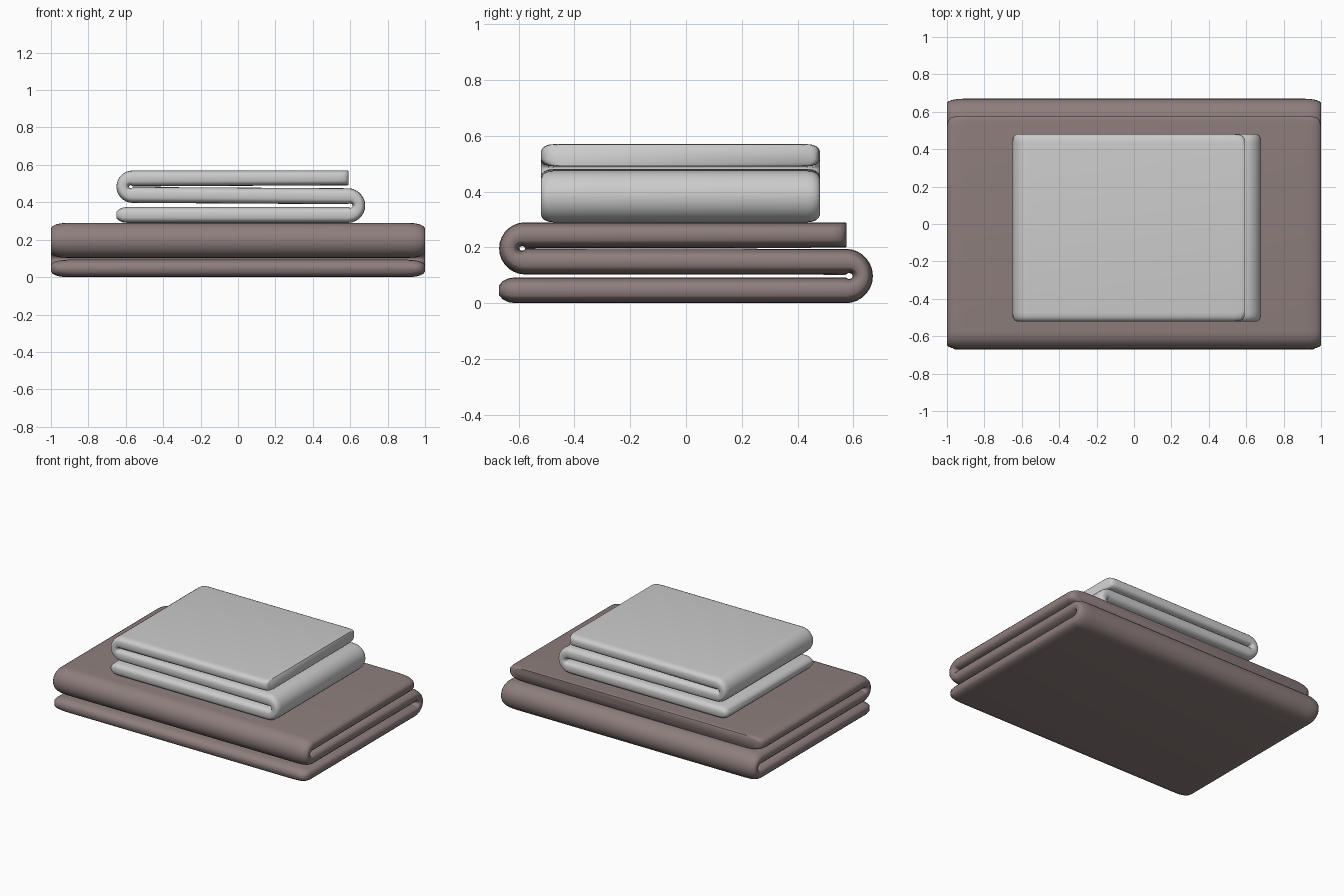
import bpy, bmesh, math
from mathutils import Vector

if "Cube" in bpy.data.objects:
    bpy.data.objects.remove(bpy.data.objects["Cube"])


def bend(cx, zlo, zhi, reach, side, half):
    """Fold between two layers: list of (pos, z, normal, half thickness)."""
    out = []
    cz, rz = (zlo + zhi) / 2, (zhi - zlo) / 2
    for i in range(15):
        a = -math.pi / 2 + math.pi * i / 14
        n = Vector((side * math.cos(a), math.sin(a)))
        h = half * (1 - 0.22 * math.cos(a) ** 2)
        outer = Vector((cx + n.x * reach, cz + n.y * rz))
        c = outer - n * h
        out.append((c.x, c.y, n * side, h, 1.0, 0.0))
    return out


def folded_towel(name, layers, start, right, left, end, width, offset, edge, along_x):
    """Sweep a soft-edged strip along an S-shaped folding path."""
    (a0, a1), (b0, b1), (c0, c1) = layers
    half = (a1 - a0) / 2
    za, zc = (a0 + a1) / 2, (c0 + c1) / 2
    down, up = Vector((0, -1)), Vector((0, -1))
    # sections: position, height, normal, half thickness, thickness scale, side inset
    secs = [(start, za, down, half, 0.40, edge * 0.45),
            (start + 0.014, za, down, half, 0.72, edge * 0.2),
            (start + 0.033, za, down, half, 0.92, edge * 0.05),
            (start + 0.06, za, down, half, 1.0, 0.0)]
    reach = (b1 - a0) / 2
    secs += bend(right - reach, a0, b1, reach, 1, half)
    reach = (c1 - b0) / 2
    secs += bend(left + reach, b0, c1, reach, -1, half)
    hc = (c1 - c0) / 2
    secs += [(end - 0.05, zc, up, hc, 1.0, 0.0),
             (end - 0.02, zc, up, hc, 1.0, edge * 0.08),
             (end - 0.006, zc, up, hc, 1.0, edge * 0.25),
             (end, zc, up, hc, 0.96, edge * 0.5)]
    # rounded cross-section across the width: (inset from side, thickness)
    quarter = [(0.0, 0.38), (0.1, 0.62), (0.3, 0.82), (0.6, 0.95), (1.0, 1.0)]
    w = width / 2
    prof = [(w - i * edge, t) for i, t in quarter]
    prof += [(-u, t) for u, t in reversed(prof)]
    prof += [(u, -t) for u, t in reversed(prof)]

    bm = bmesh.new()
    rings = []
    for s, z, n, h, k, inset in secs:
        # orient the normal so it is continuous through both folds
        n = n if n.y or n.x else down
        ring = []
        for u, t in prof:
            u -= math.copysign(inset, u)
            p = s + n.x * t * h * k
            q = z + n.y * t * h * k
            co = (p, u + offset, q) if along_x else (u + offset, p, q)
            ring.append(bm.verts.new(co))
        rings.append(ring)
    # fix ring correspondence: the layers alternate facing as the strip folds
    m = len(prof)
    for r0, r1 in zip(rings, rings[1:]):
        for j in range(m):
            k = (j + 1) % m
            bm.faces.new((r0[j], r0[k], r1[k], r1[j]))
    bm.faces.new(rings[0])
    bm.faces.new(rings[-1])
    bmesh.ops.recalc_face_normals(bm, faces=bm.faces)
    me = bpy.data.meshes.new(name)
    bm.to_mesh(me)
    bm.free()
    ob = bpy.data.objects.new(name, me)
    bpy.context.collection.objects.link(ob)
    bpy.ops.object.select_all(action='DESELECT')
    ob.select_set(True)
    bpy.context.view_layer.objects.active = ob
    bpy.ops.object.shade_smooth_by_angle(angle=math.radians(50))
    return ob


# large brown towel, folded front to back
large = folded_towel("large_towel", [(0.0, 0.093), (0.103, 0.195), (0.199, 0.29)],
                     -0.67, 0.67, -0.67, 0.575, 2.0, 0.0, 0.09, False)
brown = bpy.data.materials.new("brown_cloth")
brown.diffuse_color = (0.27, 0.21, 0.205, 1)
brown.use_nodes = True
brown.node_tree.nodes["Principled BSDF"].inputs["Base Color"].default_value = brown.diffuse_color
large.data.materials.append(brown)

# small grey towel on top, folded left to right
folded_towel("small_towel", [(0.29, 0.375), (0.397, 0.475), (0.491, 0.57)],
             -0.65, 0.68, -0.65, 0.59, 1.0, -0.02, 0.045, True)
